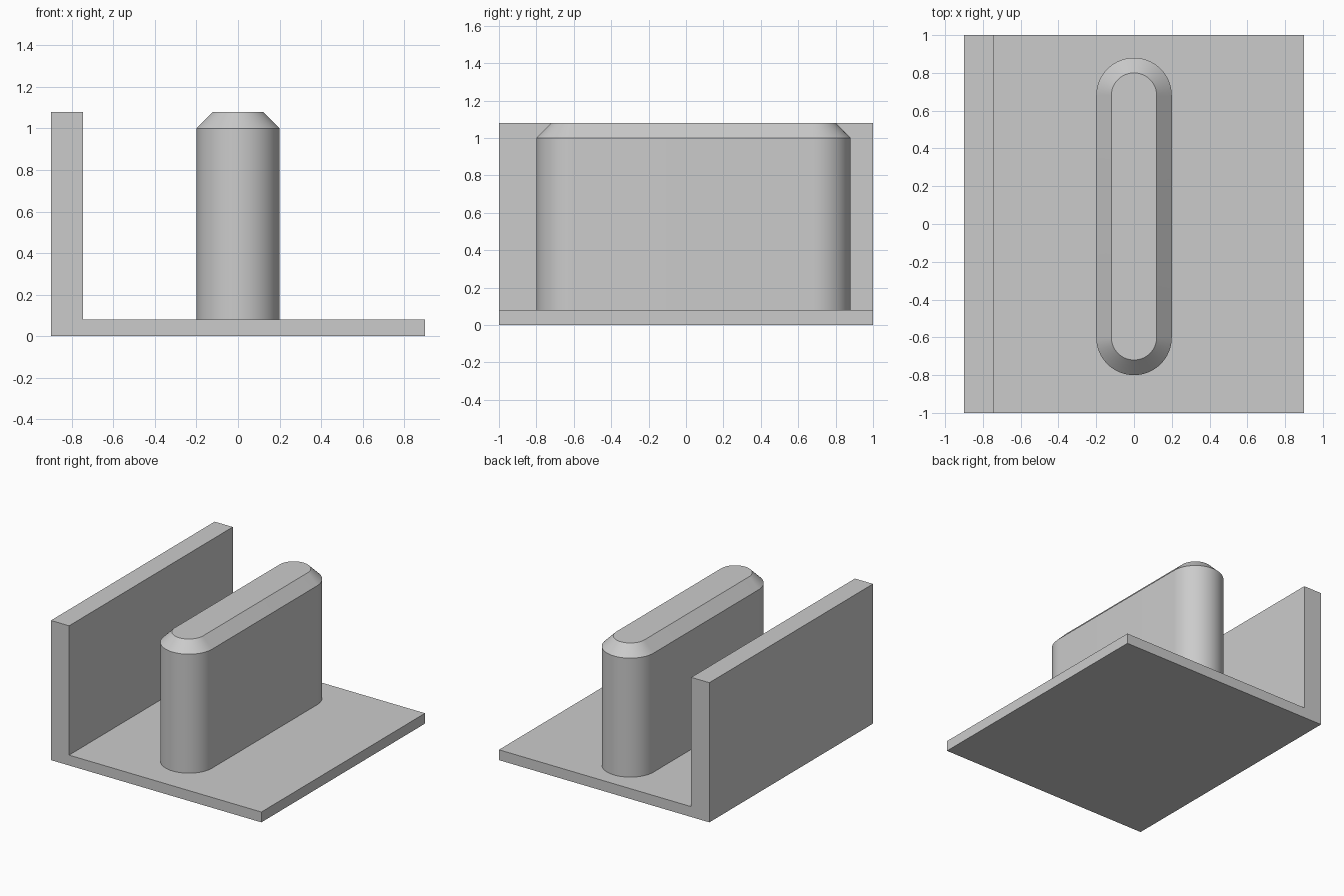
import bpy, bmesh, math

if "Cube" in bpy.data.objects:
    bpy.data.objects.remove(bpy.data.objects["Cube"], do_unlink=True)

BASE_Z, SHOULDER_Z, TOP_Z = 0.08, 1.0, 1.08

grey = bpy.data.materials.new("light_grey")
grey.use_nodes = True
grey.diffuse_color = (0.6, 0.6, 0.6, 1)
grey.node_tree.nodes["Principled BSDF"].inputs["Base Color"].default_value = (0.6, 0.6, 0.6, 1)


def finish(name, bm):
    bmesh.ops.recalc_face_normals(bm, faces=bm.faces)
    mesh = bpy.data.meshes.new(name)
    bm.to_mesh(mesh)
    bm.free()
    mesh.materials.append(grey)
    obj = bpy.data.objects.new(name, mesh)
    bpy.context.collection.objects.link(obj)
    return obj


def slot_outline(radius, y_front=-0.6, y_back=0.68, steps=32):
    """Straight-sided outline with a half circle at each end."""
    points = []
    for centre, start in ((y_back, 0), (y_front, math.pi)):
        for i in range(steps + 1):
            a = start + math.pi * i / steps
            points.append((radius * math.cos(a), centre + radius * math.sin(a)))
    return points


# L-shaped bracket: floor plate and side wall extruded along y
bm = bmesh.new()
profile = [(-0.9, 0), (0.9, 0), (0.9, BASE_Z), (-0.745, BASE_Z), (-0.745, TOP_Z), (-0.9, TOP_Z)]
face = bm.faces.new([bm.verts.new((x, -1, z)) for x, z in profile])
extruded = bmesh.ops.extrude_face_region(bm, geom=[face])["geom"]
bmesh.ops.translate(bm, vec=(0, 2, 0), verts=[v for v in extruded if isinstance(v, bmesh.types.BMVert)])
finish("bracket", bm)

# Rounded upright rib with a chamfered top, standing on the floor plate
bm = bmesh.new()
rings = [[bm.verts.new((x, y, z)) for x, y in slot_outline(r)]
         for r, z in ((0.2, BASE_Z), (0.2, SHOULDER_Z), (0.12, TOP_Z))]
for low, high in zip(rings, rings[1:]):
    for i in range(len(low)):
        j = (i + 1) % len(low)
        bm.faces.new((low[i], low[j], high[j], high[i]))
bm.faces.new(rings[-1])
rib = finish("rib", bm)

bpy.ops.object.select_all(action="DESELECT")
rib.select_set(True)
bpy.context.view_layer.objects.active = rib
bpy.ops.object.shade_smooth_by_angle(angle=math.radians(30))
